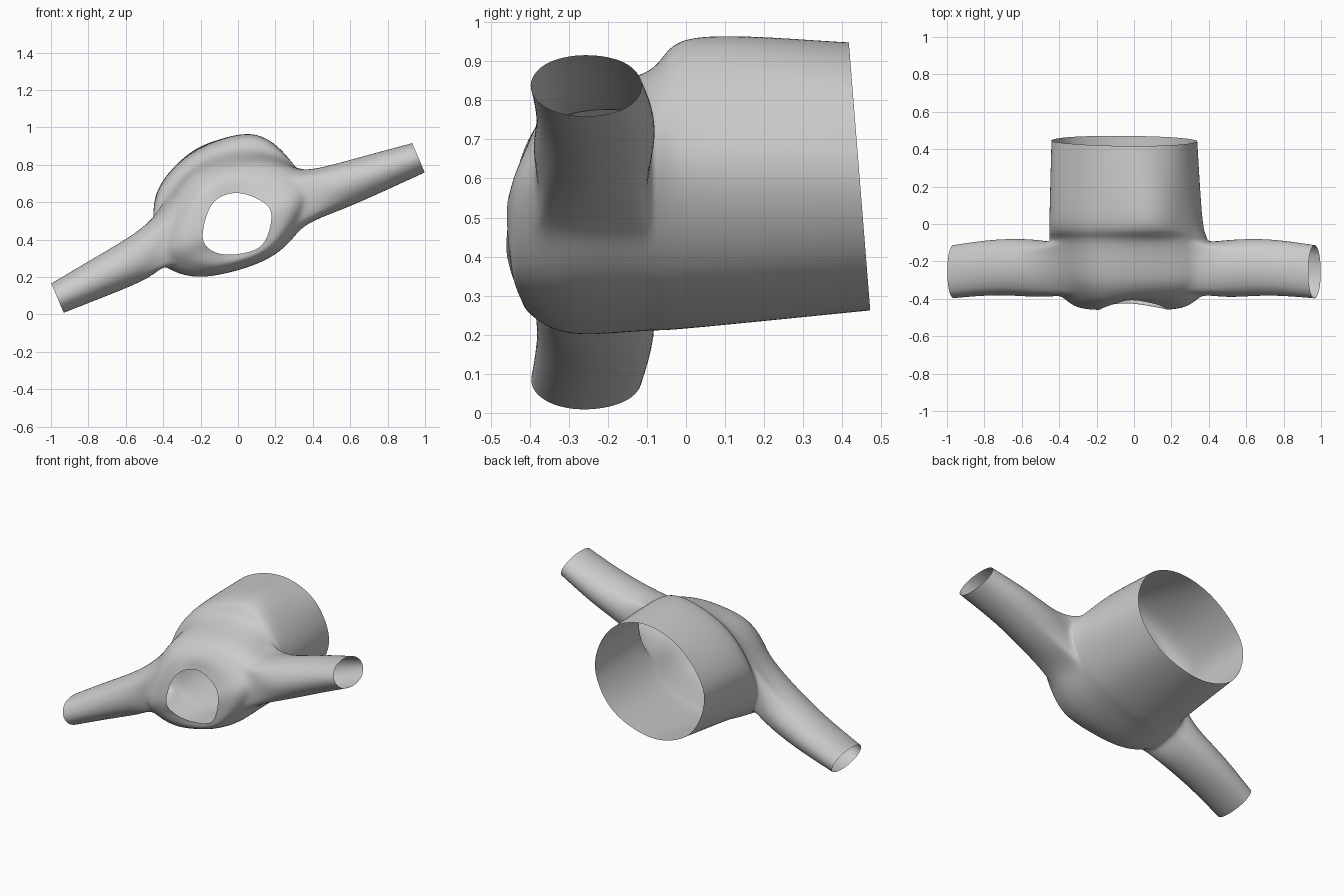
import bpy, bmesh, math
from mathutils import Vector

if "Cube" in bpy.data.objects:
    bpy.data.objects.remove(bpy.data.objects["Cube"])

# Cross-section outlines: eight x/z points from the right side, counter-clockwise
HEM = "right .34 .60", (.25, .85), (.02, .95), (-.25, .87), (-.44, .63), (-.36, .36), (-.10, .26), (.20, .36)
HEM = ((.34, .60),) + HEM[1:]
CHEST = (.37, .62), (.25, .86), (.05, .965), (-.27, .84), (-.45, .60), (-.38, .32), (-.13, .215), (.22, .34)
SHOULDER = (.42, .64), (.28, .78), (.01, .81), (-.26, .72), (-.45, .37), (-.36, .24), (-.14, .207), (.22, .335)
NECK = (.18, .53), (.12, .61), (-.02, .65), (-.14, .59), (-.19, .42), (-.14, .34), (-.02, .32), (.13, .37)


def blend(a, b, t):
    return [Vector(p).lerp(Vector(q), t) for p, q in zip(a, b)]


def spline(pts, steps, closed):
    """Catmull-Rom curve through the points."""
    n, out = len(pts), []
    for i in range(n if closed else n - 1):
        a, b, c, d = (pts[(i + j) % n if closed else min(max(i + j, 0), n - 1)]
                      for j in (-1, 0, 1, 2))
        for s in range(steps):
            t = s / steps
            out.append(b + ((c - a) * t + (2 * a - 5 * b + 4 * c - d) * t * t
                            + (3 * b - a - 3 * c + d) * t ** 3) / 2)
    return out if closed else out + [pts[-1]]


def section(outline, y, slant=0, curve=0):
    """Outline placed at depth y, with its rim slanted or curved by height."""
    return spline([Vector((x, y + slant * (z - .47) + curve * (z - .47) ** 2, z))
                   for x, z in outline], 4, True)


# Body tube, lofted from hem to neck
rows = [section(HEM, .455, slant=-.08),
        section(CHEST, .02),
        section(blend(CHEST, SHOULDER, .6), -.1),
        section(SHOULDER, -.3),
        section(blend(SHOULDER, NECK, .47), -.44, curve=.8),
        section(NECK, -.465, curve=1.8)]
columns = [spline(col, 4, False) for col in zip(*rows)]
bm = bmesh.new()
grid = [[bm.verts.new(p) for p in ring] for ring in zip(*columns)]
SIDES = len(columns)

# Armholes are left open between these rings and columns
I0, I1 = 8, 14
ARM_R, ARM_L = (-2, 3), (14, 19)
open_cols = {k % SIDES for arm in (ARM_R, ARM_L) for k in range(*arm)}
for i in range(len(grid) - 1):
    for k in range(SIDES):
        if not (I0 <= i < I1 and k in open_cols):
            j = (k + 1) % SIDES
            bm.faces.new((grid[i][k], grid[i][j], grid[i + 1][j], grid[i + 1][k]))


# Sleeves grow out of the armhole borders
def sleeve(k0, k1, side, root_z, rise):
    path = ([(I0, k) for k in range(k0, k1)] + [(i, k1) for i in range(I0, I1)]
            + [(I1, k) for k in range(k1, k0, -1)] + [(i, k0) for i in range(I1, I0, -1)])
    loop = [grid[i][k % SIDES] for i, k in path]
    slope = math.radians(23)
    up = Vector((-math.sin(slope), 0, math.cos(slope)))
    mid = sum((v.co for v in loop), Vector()) / len(loop)
    angles = [math.atan2((v.co - mid).dot(up), v.co.y - mid.y) for v in loop]
    # reach, depth position, half width, half thickness
    for x, y, w, h in ((.5, -.24, .16, .127), (.72, -.225, .153, .11), (.965, -.255, .145, .087)):
        center = Vector((side * x, y, root_z + rise * (x - .5)))
        new = [bm.verts.new(center + Vector((0, w * math.cos(a), 0)) + up * h * math.sin(a))
               for a in angles]
        for n in range(len(loop)):
            m = (n + 1) % len(loop)
            bm.faces.new((loop[n], loop[m], new[m], new[n]))
        loop = new


sleeve(*ARM_R, 1, .67, .36)
sleeve(*ARM_L, -1, .315, -.49)

bmesh.ops.recalc_face_normals(bm, faces=bm.faces)
mesh = bpy.data.meshes.new("shirt")
bm.to_mesh(mesh)
bm.free()
shirt = bpy.data.objects.new("shirt", mesh)
bpy.context.collection.objects.link(shirt)
mesh.shade_smooth()

# Soft cloth surface
sub = shirt.modifiers.new("soft", 'SUBSURF')
sub.levels = sub.render_levels = 2
